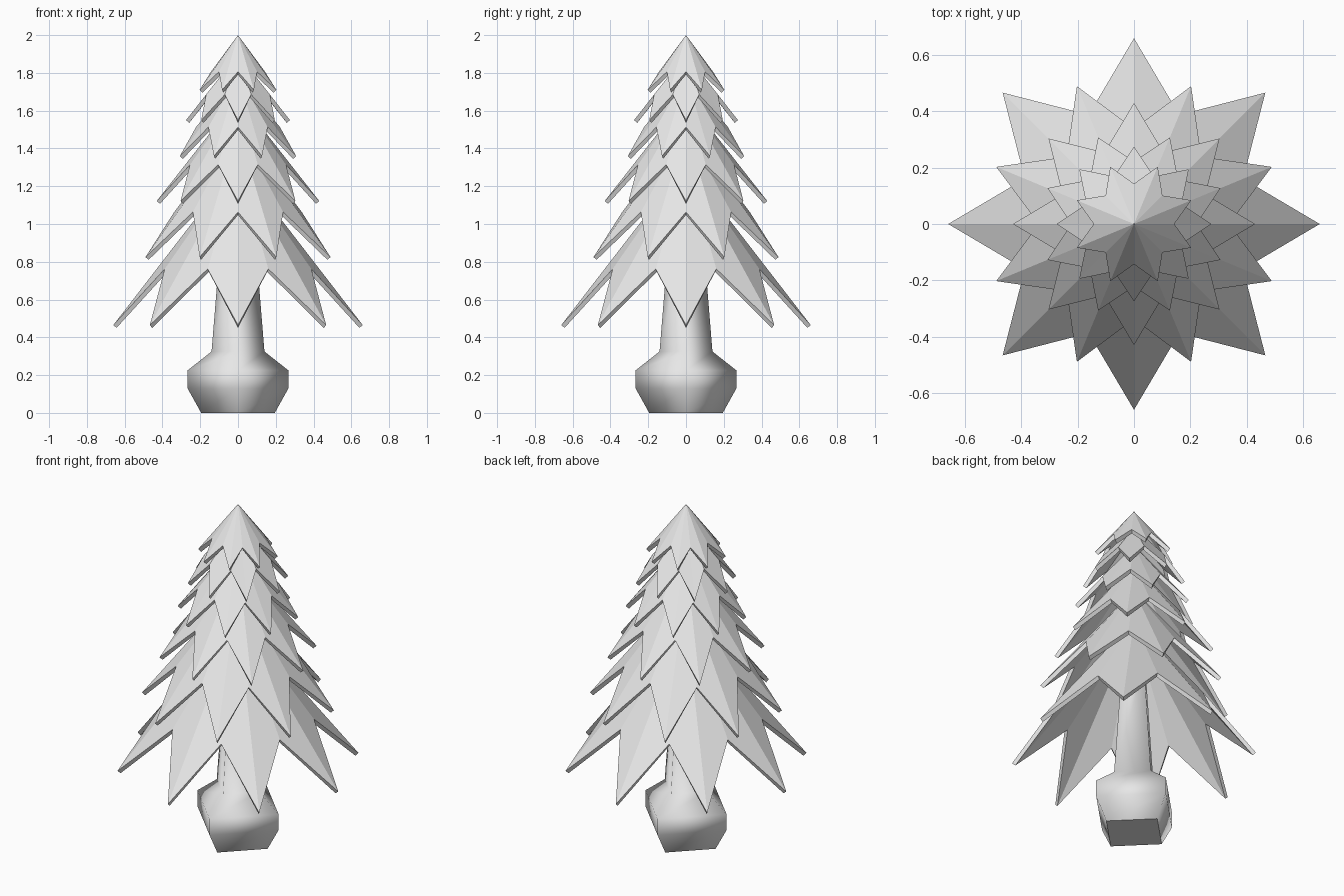
import bpy
from math import cos, sin, pi

if "Cube" in bpy.data.objects:
    bpy.data.objects.remove(bpy.data.objects["Cube"])

grey = bpy.data.materials.new("plain grey")
grey.diffuse_color = (0.8, 0.8, 0.8, 1)
grey.use_nodes = True
grey.node_tree.nodes["Principled BSDF"].inputs["Base Color"].default_value = grey.diffuse_color


def make_object(name, verts, faces):
    mesh = bpy.data.meshes.new(name)
    mesh.from_pydata(verts, [], faces)
    mesh.materials.append(grey)
    mesh.update()
    obj = bpy.data.objects.new(name, mesh)
    bpy.context.collection.objects.link(obj)
    return obj


def star_layer(name, apex, tip_r, tip_z, notch_r, notch_z, turn):
    """Hollow eight-pointed star cone with a thin rim."""
    outer, inner = [], []
    for i in range(16):
        a = turn + i * pi / 8
        r, z = (tip_r, tip_z) if i % 2 == 0 else (notch_r, notch_z)
        outer.append((r * cos(a), r * sin(a), z))
        r -= 0.017
        inner.append((r * cos(a), r * sin(a), z - 0.015))
    verts = outer + inner + [(0, 0, apex), (0, 0, apex - 0.037)]
    faces = []
    for i in range(16):
        j = (i + 1) % 16
        faces += [(i, j, 32), (16 + j, 16 + i, 33), (i, 16 + i, 16 + j, j)]
    return make_object(name, verts, faces)


# foliage, bottom to top: apex, tip radius, tip height, notch radius, notch height
layers = [
    (1.32, 0.66, 0.465, 0.42, 0.762),
    (1.51, 0.53, 0.825, 0.338, 1.063),
    (1.67, 0.43, 1.122, 0.275, 1.314),
    (1.79, 0.333, 1.36, 0.222, 1.513),
    (1.90, 0.275, 1.55, 0.183, 1.685),
    (2.00, 0.22, 1.71, 0.143, 1.806),
]
for n, spec in enumerate(layers):
    star_layer(f"foliage_layer_{n + 1}", *spec, turn=(n % 2) * pi / 8)

# four-sided trunk with swollen foot, corners on the axes
profile = [(0.195, 0), (0.267, 0.13), (0.267, 0.225), (0.14, 0.325), (0.085, 1.0)]
verts = [(r * cos(k * pi / 2), r * sin(k * pi / 2), z)
         for r, z in profile for k in range(4)]
faces = [(4 * s + k, 4 * s + (k + 1) % 4, 4 * s + 4 + (k + 1) % 4, 4 * s + 4 + k)
         for s in range(len(profile) - 1) for k in range(4)]
faces += [(3, 2, 1, 0), (16, 17, 18, 19)]
trunk = make_object("trunk", verts, faces)
for p in trunk.data.polygons:
    p.use_smooth = len(set(round(verts[v][2], 3) for v in p.vertices)) > 1
